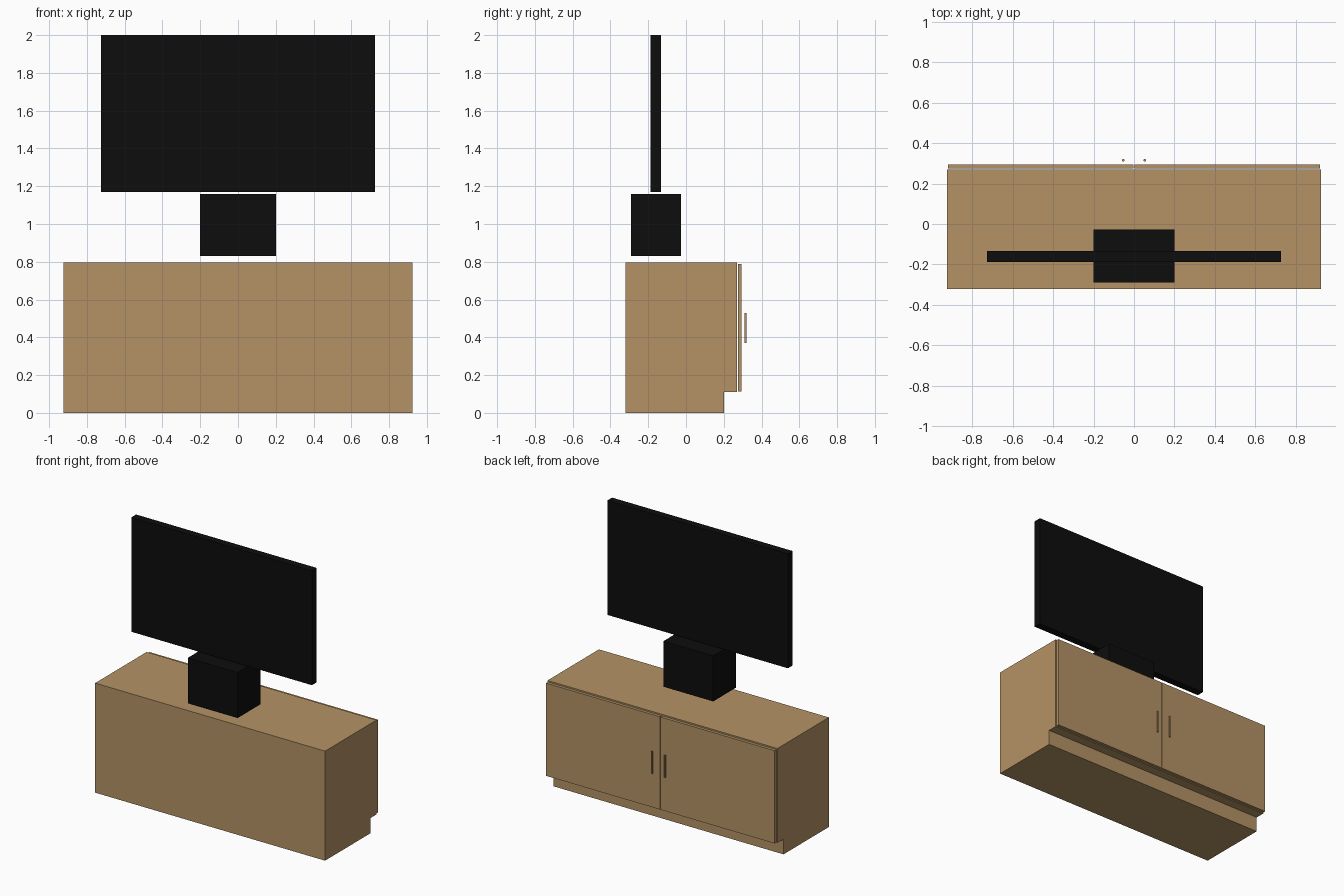
import bpy
import bmesh

cube = bpy.data.objects.get("Cube")
if cube:
    bpy.data.objects.remove(cube, do_unlink=True)


def material(name, color):
    m = bpy.data.materials.new(name)
    m.use_nodes = True
    m.diffuse_color = color
    m.node_tree.nodes["Principled BSDF"].inputs["Base Color"].default_value = color
    return m


wood = material("oak wood", (0.455, 0.290, 0.130, 1))
black = material("matte black", (0.004, 0.004, 0.004, 1))


def finish(name, bm, mat):
    bmesh.ops.recalc_face_normals(bm, faces=bm.faces)
    mesh = bpy.data.meshes.new(name)
    bm.to_mesh(mesh)
    bm.free()
    mesh.materials.append(mat)
    obj = bpy.data.objects.new(name, mesh)
    bpy.context.collection.objects.link(obj)
    return obj


def box(name, x, y, z, mat):
    """Box from (min, max) ranges along each axis."""
    bm = bmesh.new()
    bmesh.ops.create_cube(bm, size=1)
    for v in bm.verts:
        v.co = [r[0] if c < 0 else r[1] for c, r in zip(v.co, (x, y, z))]
    return finish(name, bm, mat)


# Cabinet body: side profile with a toe recess, extruded across the width
bm = bmesh.new()
profile = [(-0.32, 0), (0.20, 0), (0.20, 0.11), (0.27, 0.11), (0.27, 0.795), (-0.32, 0.795)]
face = bm.faces.new([bm.verts.new((-0.923, y, z)) for y, z in profile])
side = bmesh.ops.extrude_face_region(bm, geom=[face])["geom"]
bmesh.ops.translate(bm, vec=(1.846, 0, 0), verts=[v for v in side if isinstance(v, bmesh.types.BMVert)])
finish("cabinet_body", bm, wood)

# Doors and upright pull bars
for name, s in (("left", 1), ("right", -1)):
    box(name + "_door", sorted((s * 0.003, s * 0.918)), (0.274, 0.295), (0.114, 0.787), wood)
    bpy.ops.mesh.primitive_cylinder_add(vertices=16, radius=0.006, depth=0.16,
                                        location=(s * 0.053, 0.315, 0.45))
    handle = bpy.context.object
    handle.name = name + "_door_handle"
    handle.data.materials.append(wood)
    bpy.ops.object.shade_smooth_by_angle()

# Television and its block stand
box("television_panel", (-0.725, 0.725), (-0.188, -0.133), (1.17, 2.0), black)
box("television_stand", (-0.20, 0.20), (-0.29, -0.026), (0.83, 1.16), black)
